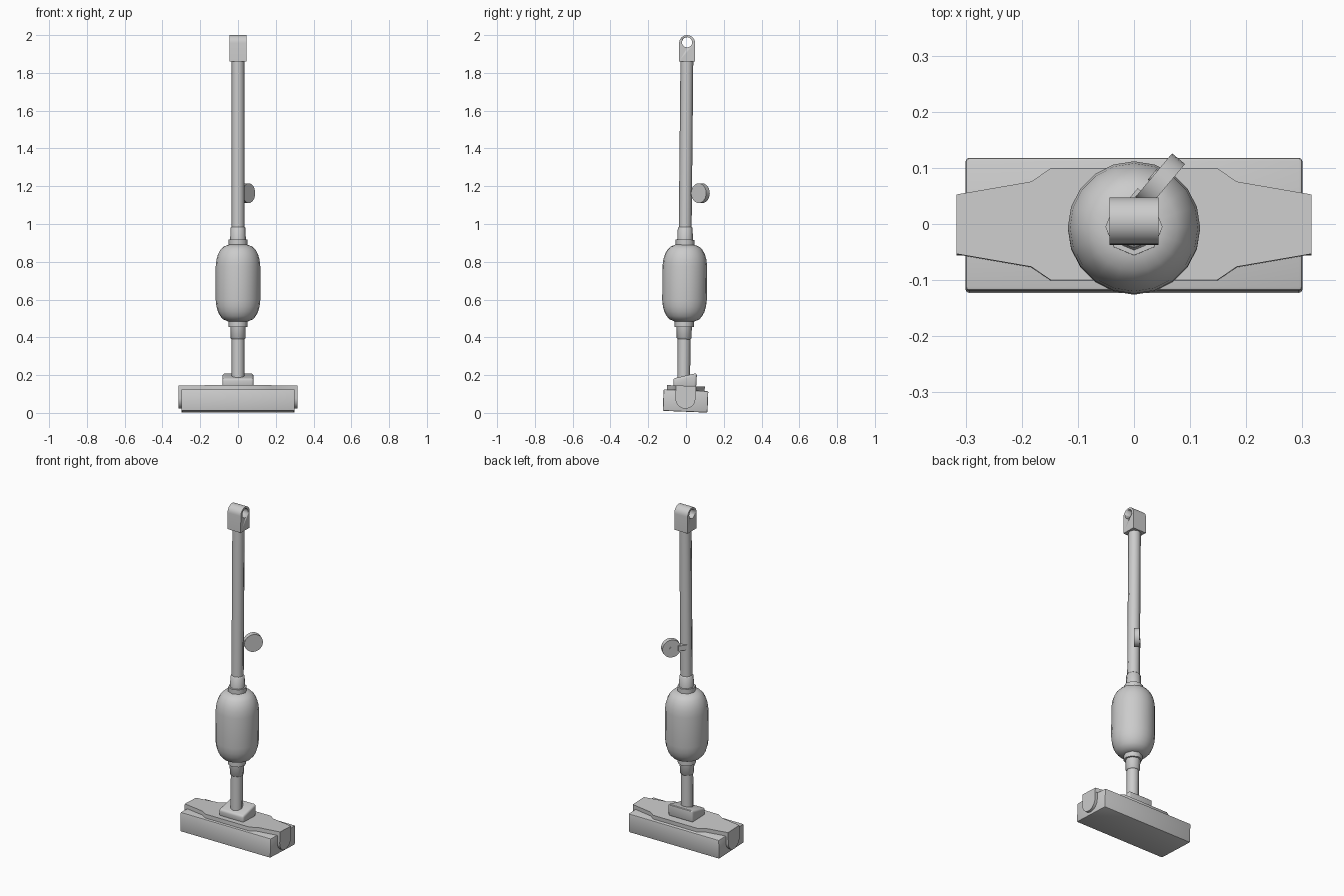
import bpy, bmesh
from math import pi, sin, cos, atan2
from mathutils import Matrix, Vector

if "Cube" in bpy.data.objects:
    bpy.data.objects.remove(bpy.data.objects["Cube"])

POLE_TILT = Matrix.Translation((0, -0.014, 0)) @ Matrix.Rotation(-0.01, 4, 'X')
HEAD_TILT = Matrix.Rotation(-0.04, 4, 'X')


def finish(name, bm, matrix, bevel=0, segments=2, angle=50):
    bmesh.ops.recalc_face_normals(bm, faces=bm.faces)
    if bevel:
        sharp = [e for e in bm.edges if e.calc_face_angle(0) > 0.6]
        bmesh.ops.bevel(bm, geom=sharp, offset=bevel, segments=segments,
                        profile=0.5, affect='EDGES', clamp_overlap=True)
    mesh = bpy.data.meshes.new(name)
    bm.to_mesh(mesh)
    bm.free()
    ob = bpy.data.objects.new(name, mesh)
    bpy.context.collection.objects.link(ob)
    ob.matrix_world = matrix
    bpy.ops.object.select_all(action='DESELECT')
    bpy.context.view_layer.objects.active = ob
    ob.select_set(True)
    bpy.ops.object.shade_smooth_by_angle(angle=angle * pi / 180)
    return ob


def lathe(name, profile, sides, matrix, angle=50):
    """Turn (radius, z) points around the z axis, with capped ends."""
    bm = bmesh.new()
    rings = [[bm.verts.new((r * cos(2 * pi * i / sides), r * sin(2 * pi * i / sides), z))
              for i in range(sides)] for r, z in profile]
    for a, b in zip(rings, rings[1:]):
        for i in range(sides):
            j = (i + 1) % sides
            bm.faces.new((a[i], a[j], b[j], b[i]))
    bm.faces.new(rings[0])
    bm.faces.new(rings[-1])
    return finish(name, bm, matrix, angle=angle)


def slab(name, outline, axis, lo, hi, matrix, bevel=0, segments=2):
    """Extrude an outline: (y, z) points along x, or (x, y) points along z."""
    bm = bmesh.new()
    place = (lambda a, b, t: (t, a, b)) if axis == 'X' else (lambda a, b, t: (a, b, t))
    low = [bm.verts.new(place(a, b, lo)) for a, b in outline]
    high = [bm.verts.new(place(a, b, hi)) for a, b in outline]
    n = len(outline)
    bm.faces.new(low)
    bm.faces.new(high)
    for i in range(n):
        j = (i + 1) % n
        bm.faces.new((low[i], low[j], high[j], high[i]))
    return finish(name, bm, matrix, bevel, segments, 35)


def arc(cx, cy, r, start, end, steps):
    return [(cx + r * cos(start + (end - start) * i / steps),
             cy + r * sin(start + (end - start) * i / steps)) for i in range(steps + 1)]


# Cleaning pad
slab("pad", [(-0.1235, 0.006), (0.1135, 0.006), (0.1135, 0.12), (-0.1235, 0.12)],
     'X', -0.30, 0.30, HEAD_TILT, bevel=0.006)

# Stepped plate on top of the pad
quarter = [(0.316, 0.053), (0.183, 0.076), (0.148, 0.1)]
right = [(x, -y) for x, y in reversed(quarter)] + quarter
plate = right + [(-x, -y) for x, y in right]
slab("top_plate", plate, 'Z', 0.118, 0.143, HEAD_TILT @ Matrix.Translation((0, -0.006, 0)))

# Rounded clips at both ends
clip = [(0.047, 0.143), (-0.059, 0.143)] + arc(-0.006, 0.075, 0.053, pi, 2 * pi, 12)
for side, lo in (("left", -0.316), ("right", 0.296)):
    slab(side + "_clip", clip, 'X', lo, lo + 0.02, HEAD_TILT)

# Wedge-shaped socket
slab("socket", [(-0.066, 0.135), (0.054, 0.135), (0.058, 0.211), (-0.068, 0.182)],
     'X', -0.082, 0.082, Matrix(), bevel=0.012, segments=3)

# Pole, sleeves and collars
lathe("pole", [(0.034, 0.15), (0.034, 1.87)], 8, POLE_TILT)
lathe("lower_sleeve", [(0.034, 0.39), (0.039, 0.395), (0.041, 0.47)], 8, POLE_TILT)
lathe("lower_collar", [(0.051, 0.455), (0.051, 0.49)], 8, POLE_TILT)
lathe("upper_collar", [(0.051, 0.88), (0.051, 0.917)], 8, POLE_TILT)
lathe("upper_sleeve", [(0.042, 0.91), (0.039, 0.98), (0.034, 0.985)], 8, POLE_TILT)

# Bulging body
half = [(0.118, 0.09), (0.114, 0.125), (0.106, 0.152), (0.094, 0.175),
        (0.078, 0.192), (0.052, 0.203)]
mid = 0.687
body = [(r, mid - z) for r, z in reversed(half)] + [(r, mid + z) for r, z in half]
lathe("body", body, 20, POLE_TILT)

# Hanging end with a hole through it
cap = slab("hanging_end", [(-0.042, 1.86), (0.042, 1.86)] + arc(0, 1.958, 0.042, 0, pi, 14),
           'X', -0.044, 0.044, POLE_TILT)
cutter = slab("hole_cutter", arc(0, 1.962, 0.027, 0, 2 * pi * 15 / 16, 15),
              'X', -0.1, 0.1, POLE_TILT)
cutter.hide_render = True
cut = cap.modifiers.new("hole", 'BOOLEAN')
cut.operation = 'DIFFERENCE'
cut.solver = 'EXACT'
cut.object = cutter
bpy.context.view_layer.objects.active = cap
bpy.ops.object.modifier_apply(modifier=cut.name)
bpy.data.objects.remove(cutter)

# Side disc: local z is the disc axis, local y points away from the pole
out = Vector((0.643, 0.766, 0))
axis = Vector((0.766, -0.643, 0))
frame = Matrix((out.cross(axis) * -1, out, axis)).transposed().to_4x4()
frame = Matrix.Translation((0.046, 0.0765, 1.163)) @ frame
if frame.determinant() < 0:
    frame = frame @ Matrix.Scale(-1, 4, (1, 0, 0))
lathe("side_disc", [(0.052, -0.015), (0.052, 0.015)], 24, frame)
lathe("disc_pivot", [(0.012, -0.018), (0.012, -0.01)], 12, frame)

# Bracket joining the disc to the pole
slab("disc_bracket", [(-0.015, -0.085), (0.015, -0.085), (0.015, -0.035), (-0.015, -0.035)],
     'Z', -0.022, 0.008, frame)
